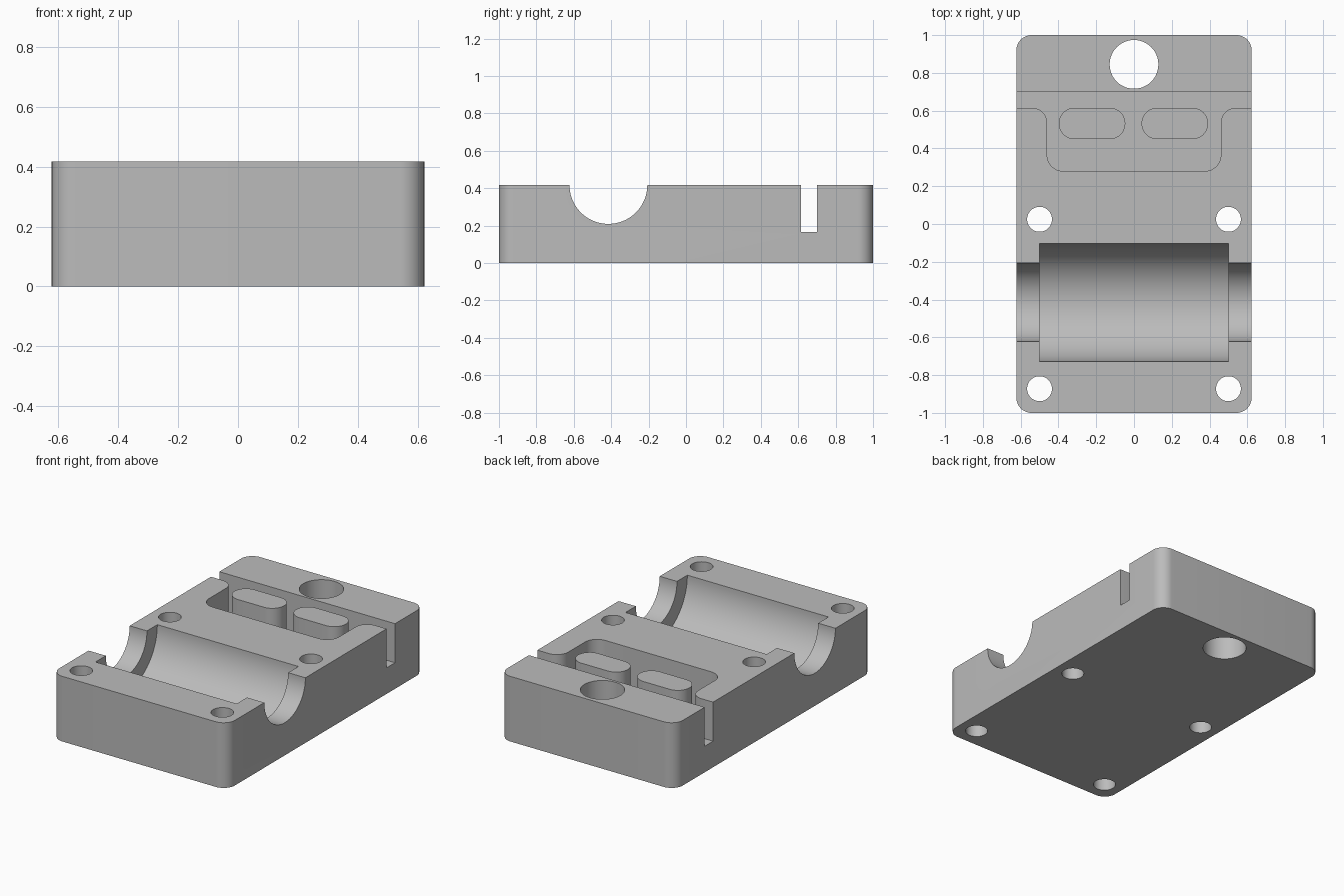
import bpy
import bmesh
from math import cos, sin, pi, radians
from mathutils import Matrix

if "Cube" in bpy.data.objects:
    bpy.data.objects.remove(bpy.data.objects["Cube"], do_unlink=True)

HEIGHT = 0.417
FLOOR = 0.167
HALF_X = 0.6225
GROOVE_Y = -0.415

grey = bpy.data.materials.new("machined grey")
grey.use_nodes = True
grey.diffuse_color = (0.5, 0.5, 0.5, 1)
grey.node_tree.nodes["Principled BSDF"].inputs["Base Color"].default_value = (0.5, 0.5, 0.5, 1)


def finish(name, bm):
    bmesh.ops.recalc_face_normals(bm, faces=bm.faces)
    mesh = bpy.data.meshes.new(name)
    bm.to_mesh(mesh)
    bm.free()
    mesh.materials.append(grey)
    obj = bpy.data.objects.new(name, mesh)
    bpy.context.collection.objects.link(obj)
    return obj


def arc(cx, cy, r, start, end, steps=12):
    angles = [radians(start + (end - start) * i / steps) for i in range(steps + 1)]
    return [(cx + r * cos(a), cy + r * sin(a)) for a in angles]


def prism(name, outline, z0, z1):
    bm = bmesh.new()
    face = bm.faces.new([bm.verts.new((x, y, z0)) for x, y in outline])
    top = bmesh.ops.extrude_face_region(bm, geom=[face])["geom"]
    verts = [v for v in top if isinstance(v, bmesh.types.BMVert)]
    bmesh.ops.translate(bm, verts=verts, vec=(0, 0, z1 - z0))
    return finish(name, bm)


def rounded_rect(cx, cy, hx, hy, r):
    points = []
    for i, (sx, sy) in enumerate([(1, 1), (-1, 1), (-1, -1), (1, -1)]):
        points += arc(cx + sx * (hx - r), cy + sy * (hy - r), r, 90 * i, 90 * i + 90)
    return points


def circle(cx, cy, r, steps=48):
    return arc(cx, cy, r, 0, 360, steps)[:-1]


def groove_cutter(name, radius, length):
    bm = bmesh.new()
    bmesh.ops.create_cone(bm, cap_ends=True, segments=96, radius1=radius,
                          radius2=radius, depth=length)
    bm.transform(Matrix.Translation((0, GROOVE_Y, HEIGHT)) @ Matrix.Rotation(pi / 2, 4, "Y"))
    return finish(name, bm)


def activate(obj):
    bpy.ops.object.select_all(action="DESELECT")
    obj.select_set(True)
    bpy.context.view_layer.objects.active = obj


def cut(target, cutter):
    cutter.hide_render = True
    mod = target.modifiers.new(cutter.name, "BOOLEAN")
    mod.operation = "DIFFERENCE"
    mod.solver = "EXACT"
    mod.object = cutter
    activate(target)
    bpy.ops.object.modifier_apply(modifier=mod.name)
    bpy.data.objects.remove(cutter, do_unlink=True)


# Main block with rounded vertical corners
block = prism("base_block", rounded_rect(0, 0, HALF_X, 1, 0.08), 0, HEIGHT)

# Stepped half-round groove
cut(block, groove_cutter("end_groove", 0.208, 1.5))
cut(block, groove_cutter("wide_groove", 0.3125, 1.0))

# Cross slot joined to a filleted pocket
half = [(0.7, 0.70), (0.7, 0.615)]
half += arc(0.54, 0.535, 0.08, 90, 180)
half += arc(0.375, 0.365, 0.085, 0, -90)
outline = half + [(-x, y) for x, y in reversed(half)]
cut(block, prism("slot_and_pocket", outline, FLOOR, HEIGHT + 0.1))

# Through holes
holes = [(0, 0.845, 0.129)]
holes += [(x, y, 0.066) for x in (-0.5, 0.5) for y in (0.025, -0.872)]
for x, y, r in holes:
    cut(block, prism("hole_cutter", circle(x, y, r), -0.1, HEIGHT + 0.1))

# Two stadium-shaped posts standing in the pocket
parts = [block]
for name, x in (("right_post", -0.222), ("left_post", 0.216)):
    parts.append(prism(name, rounded_rect(x, 0.532, 0.176, 0.083, 0.0825),
                       FLOOR - 0.01, HEIGHT))

for obj in parts:
    activate(obj)
    bpy.ops.object.shade_smooth_by_angle(angle=radians(30))
